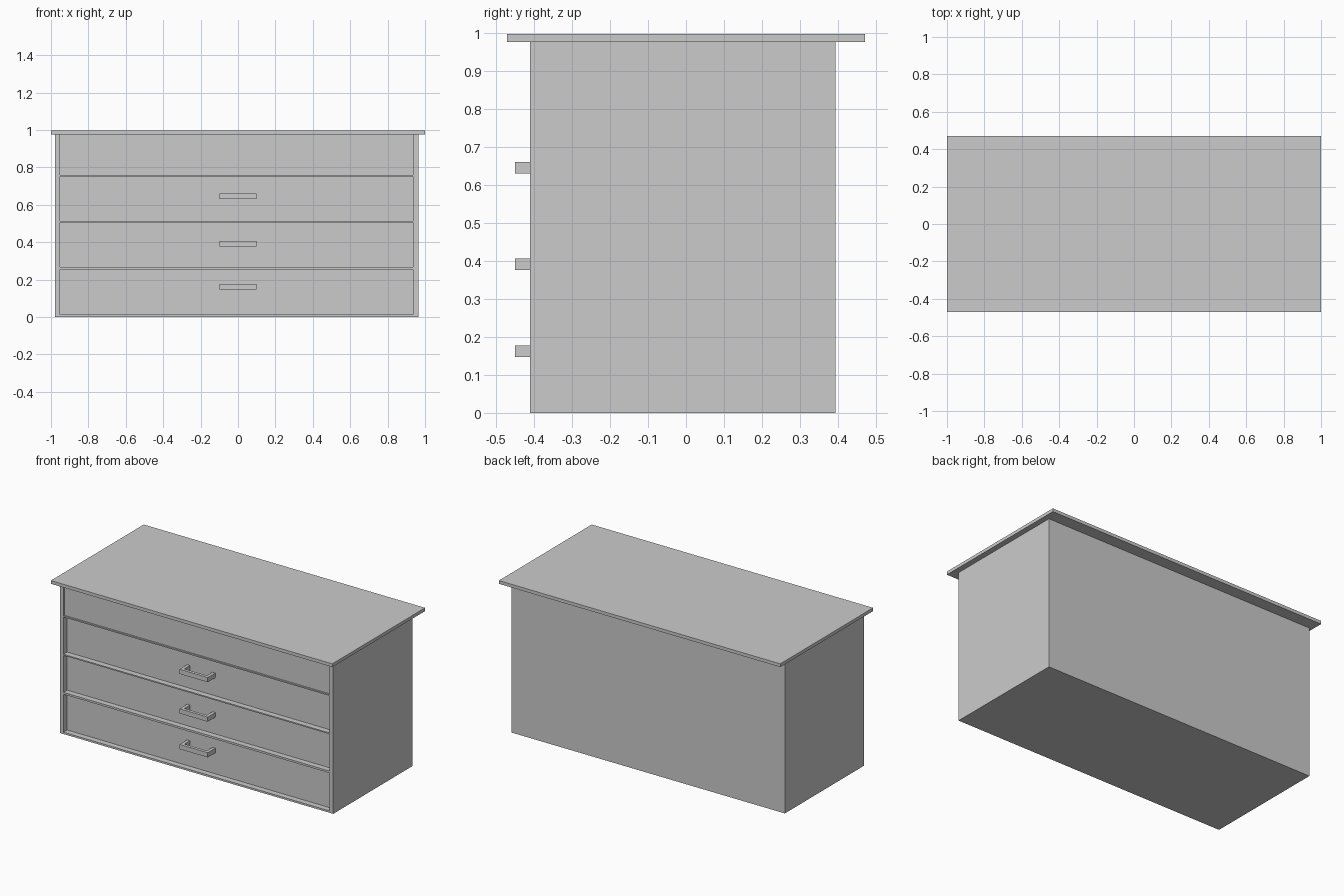
import bpy, bmesh
from mathutils import Vector

if "Cube" in bpy.data.objects:
    bpy.data.objects.remove(bpy.data.objects["Cube"])


def box(name, x, y, z):
    """Axis-aligned box from (min, max) ranges."""
    bm = bmesh.new()
    bmesh.ops.create_cube(bm, size=1)
    for v in bm.verts:
        v.co = Vector([(r[0] + r[1]) / 2 + c * (r[1] - r[0])
                       for r, c in zip((x, y, z), v.co)])
    return finish(name, bm)


def finish(name, bm):
    bmesh.ops.recalc_face_normals(bm, faces=bm.faces)
    me = bpy.data.meshes.new(name)
    bm.to_mesh(me)
    bm.free()
    ob = bpy.data.objects.new(name, me)
    bpy.context.collection.objects.link(ob)
    return ob


def handle(name, z0, z1, half=0.1, t=0.02, front=-0.45, back=-0.37):
    """U-shaped pull: plan profile extruded upwards."""
    inner = front + t
    pts = [(-half, back), (-half, front), (half, front), (half, back),
           (half - t, back), (half - t, inner), (t - half, inner), (t - half, back)]
    bm = bmesh.new()
    face = bm.faces.new([bm.verts.new((x, y, z0)) for x, y in pts])
    ext = bmesh.ops.extrude_face_region(bm, geom=[face])
    for v in ext["geom"]:
        if isinstance(v, bmesh.types.BMVert):
            v.co.z = z1
    return finish(name, bm)


# Overhanging top
box("table_top", (-1, 1), (-0.471, 0.471), (0.976, 0.997))

# Cabinet with recessed front panels: (bottom, top, recessed face y)
cabinet = box("cabinet_body", (-0.978, 0.964), (-0.41, 0.393), (0, 0.976))
recesses = [(0.012, 0.255, -0.373), (0.268, 0.505, -0.373),
            (0.513, 0.751, -0.373), (0.759, 1.0, -0.400)]
for i, (z0, z1, depth) in enumerate(recesses):
    cutter = box(f"recess_cutter_{i + 1}", (-0.953, 0.936), (-0.5, depth), (z0, z1))
    cutter.hide_render = True
    cutter.hide_viewport = False
    mod = cabinet.modifiers.new(f"recess_{i + 1}", "BOOLEAN")
    mod.operation = "DIFFERENCE"
    mod.solver = "EXACT"
    mod.object = cutter

# Bake the recesses and remove the cutters
bpy.context.view_layer.objects.active = cabinet
for mod in list(cabinet.modifiers):
    cutter = mod.object
    bpy.ops.object.modifier_apply(modifier=mod.name)
    bpy.data.objects.remove(cutter)

# Drawer pulls
for i, z in enumerate((0.147, 0.376, 0.630)):
    handle(f"drawer_handle_{i + 1}", z, z + 0.03)
